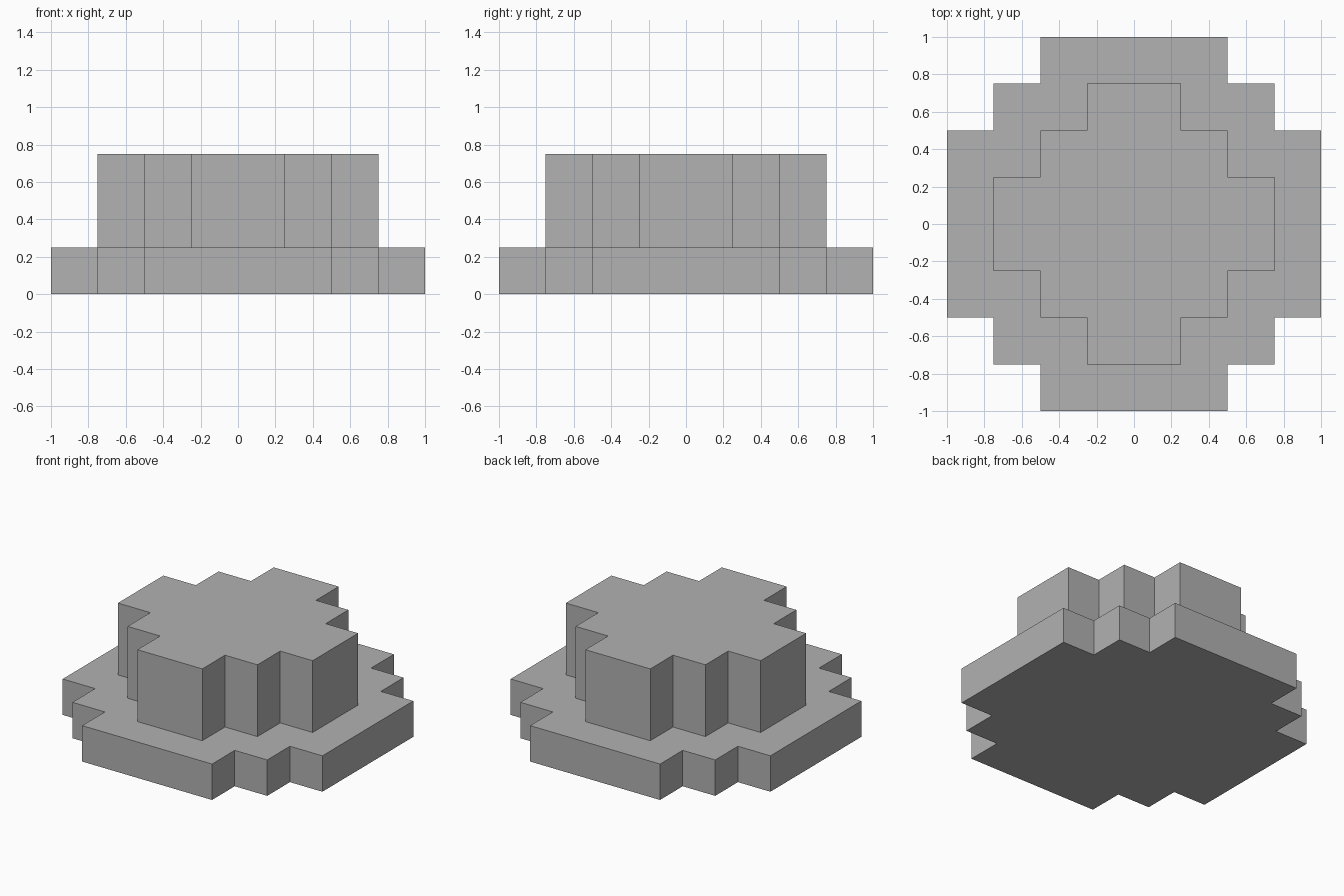
import bpy
import bmesh
from mathutils import Matrix, Vector

# Remove the default cube
cube = bpy.data.objects.get("Cube")
if cube:
    bpy.data.objects.remove(cube, do_unlink=True)

STEP = 0.25

# Single grey material
grey = bpy.data.materials.new("plain_grey")
grey.use_nodes = True
colour = (0.445, 0.445, 0.445, 1.0)
grey.diffuse_color = colour
grey.node_tree.nodes["Principled BSDF"].inputs["Base Color"].default_value = colour


def stepped_outline(reach):
    """Stepped round outline: one corner staircase turned to all four corners."""
    corner = [(reach, reach - 2 * STEP), (reach - STEP, reach - 2 * STEP),
              (reach - STEP, reach - STEP), (reach - 2 * STEP, reach - STEP),
              (reach - 2 * STEP, reach)]
    outline = []
    for quarter in range(4):
        turn = Matrix.Rotation(quarter * 1.5707963, 3, "Z")
        outline += [turn @ Vector((x, y, 0)) for x, y in corner]
    return outline


def stepped_slab(name, reach, bottom, top):
    """Extrude a stepped outline between two heights."""
    bm = bmesh.new()
    verts = [bm.verts.new(p + Vector((0, 0, bottom))) for p in stepped_outline(reach)]
    face = bm.faces.new(verts)
    extruded = bmesh.ops.extrude_face_region(bm, geom=[face], use_keep_orig=True)
    raised = [g for g in extruded["geom"] if isinstance(g, bmesh.types.BMVert)]
    bmesh.ops.translate(bm, verts=raised, vec=(0, 0, top - bottom))
    bmesh.ops.recalc_face_normals(bm, faces=bm.faces)
    mesh = bpy.data.meshes.new(name)
    bm.to_mesh(mesh)
    bm.free()
    mesh.materials.append(grey)
    obj = bpy.data.objects.new(name, mesh)
    bpy.context.collection.objects.link(obj)
    return obj


# Wide low base and the taller block standing on it
stepped_slab("base_slab", 1.0, 0.0, STEP)
stepped_slab("upper_block", 0.75, STEP, 3 * STEP)
